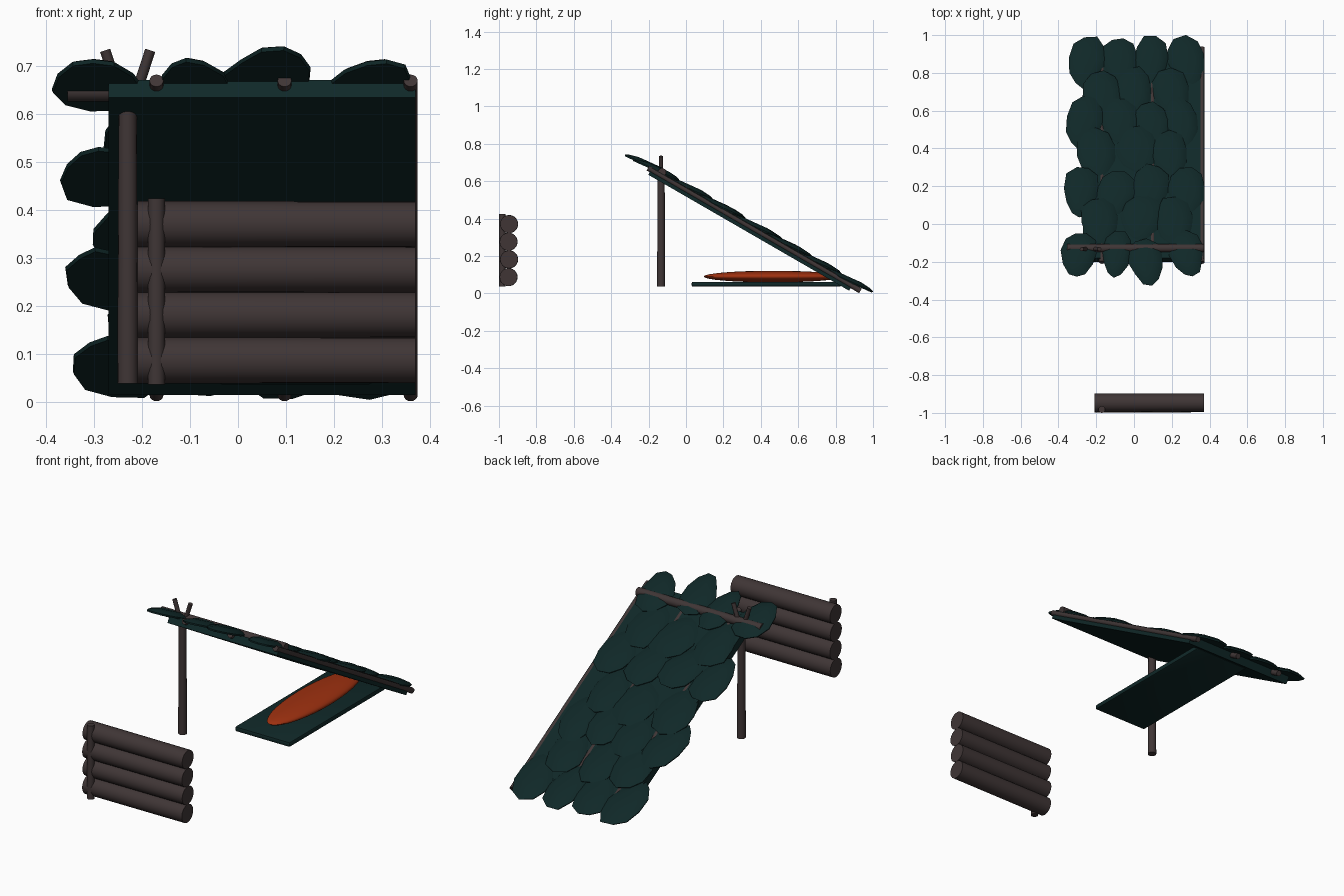
import bpy, bmesh, math, random
from mathutils import Vector, Matrix

if "Cube" in bpy.data.objects:
    bpy.data.objects.remove(bpy.data.objects["Cube"])

random.seed(4)


def material(name, rgb):
    m = bpy.data.materials.new(name)
    m.diffuse_color = (*rgb, 1)
    m.use_nodes = True
    m.node_tree.nodes["Principled BSDF"].inputs["Base Color"].default_value = m.diffuse_color
    return m


TEAL = material("dark_teal", (0.005, 0.021, 0.021))
WOOD = material("grey_brown", (0.05, 0.036, 0.036))
ORANGE = material("orange", (0.34, 0.03, 0.005))


def finish(name, bm, mat, angle=40):
    bmesh.ops.recalc_face_normals(bm, faces=bm.faces)
    me = bpy.data.meshes.new(name)
    bm.to_mesh(me)
    bm.free()
    me.materials.append(mat)
    me.shade_smooth()
    me.set_sharp_from_angle(angle=math.radians(angle))
    ob = bpy.data.objects.new(name, me)
    bpy.context.collection.objects.link(ob)
    return ob


def rod(name, a, b, r, r2=None, sides=16):
    a, b = Vector(a), Vector(b)
    d = b - a
    mat = Matrix.Translation((a + b) / 2) @ d.to_track_quat('Z', 'Y').to_matrix().to_4x4()
    bm = bmesh.new()
    bmesh.ops.create_cone(bm, cap_ends=True, segments=sides, radius1=r,
                          radius2=r if r2 is None else r2, depth=d.length, matrix=mat)
    return finish(name, bm, WOOD)


def box(name, lo, hi, mat, matrix=Matrix(), bevel=0.0):
    lo, hi = Vector(lo), Vector(hi)
    bm = bmesh.new()
    bmesh.ops.create_cube(bm, size=1, matrix=matrix @ Matrix.Translation((lo + hi) / 2)
                          @ Matrix.Diagonal((*(hi - lo), 1)))
    if bevel:
        bmesh.ops.bevel(bm, geom=bm.edges[:], offset=bevel, segments=2, affect='EDGES', profile=0.5)
    return finish(name, bm, mat)


# roof frame: local x across, local y down the slope, local z out of the roof
ROOF = Matrix.Translation((0, -0.2, 0.668)) @ Matrix.Rotation(math.radians(-30), 4, 'X')
C = math.cos(math.radians(30))

# roof slab and the poles running down it
box("roof_slab", (-0.27, 0.015, -0.03), (0.37, 1.255, 0.012), TEAL, ROOF)
for i, x in enumerate((-0.17, 0.097, 0.36)):
    rod(f"roof_pole_{i}", ROOF @ Vector((x, -0.004, 0)), ROOF @ Vector((x, 1.308, 0)), 0.0145)


# overlapping leaves: egg-shaped low domes, narrow towards the ridge
def leaf(name, x, y, w, h):
    bm = bmesh.new()
    n = 11
    turn = random.uniform(-0.25, 0.25)
    wob = [random.uniform(0.92, 1.06) for _ in range(n)]
    rings = []
    for scale, z in ((0.97, 0.006), (1.0, 0.014), (0.85, 0.024), (0.5, 0.033)):
        ring = []
        for k in range(n):
            t = 2 * math.pi * k / n + 0.2
            px = w * math.cos(t) * (1 + 0.2 * math.sin(t)) * wob[k] * scale
            py = h * math.sin(t) * wob[k] * scale
            qx = px * math.cos(turn) - py * math.sin(turn)
            qy = px * math.sin(turn) + py * math.cos(turn)
            v = Vector((x + qx, (y + 0.2) / C - 0.015 + qy, z + 0.10 * qy))
            ring.append(bm.verts.new(ROOF @ v))
        rings.append(ring)
    for a, b in zip(rings, rings[1:]):
        for k in range(n):
            bm.faces.new((a[k], a[(k + 1) % n], b[(k + 1) % n], b[k]))
    bm.faces.new(rings[0])
    bm.faces.new(rings[-1])
    finish(name, bm, TEAL, 35)


# rows from ridge to ground: y, then x and half width of each leaf
ROWS = [
    (-0.155, ((-0.29, 0.095), (-0.09, 0.078), (0.065, 0.095), (0.28, 0.092))),
    (0.02, ((-0.18, 0.1), (0.04, 0.11), (0.21, 0.1))),
    (0.165, ((-0.28, 0.095), (-0.1, 0.105), (0.08, 0.1), (0.28, 0.1))),
    (0.375, ((-0.2, 0.105), (0.02, 0.11), (0.19, 0.1))),
    (0.53, ((-0.265, 0.095), (-0.07, 0.1), (0.1, 0.095), (0.25, 0.09))),
    (0.69, ((-0.16, 0.105), (0.0, 0.095), (0.2, 0.1))),
    (0.86, ((-0.25, 0.1), (-0.07, 0.095), (0.09, 0.09), (0.28, 0.1))),
]
for r, (y, items) in enumerate(ROWS):
    for i, (x, w) in enumerate(items):
        dy = 0.0 if r in (0, 6) else random.uniform(-0.015, 0.015)
        if r == 0 and i == 2:
            dy = -0.04
        leaf(f"leaf_{r}_{i}", x, y + dy, w, 0.135 if r == 0 else 0.155)

# forked post and ridge beam
rod("post", (-0.23, -0.133, 0.038), (-0.23, -0.133, 0.63), 0.0215, 0.019)
for s, side in ((-1, "left"), (1, "right")):
    rod(f"post_fork_{side}", (-0.23, -0.133, 0.59), (-0.23 + 0.047 * s, -0.133, 0.733), 0.011, sides=10)
rod("ridge_beam", (-0.355, -0.128, 0.648), (0.37, -0.128, 0.648), 0.022)

# log wall with its stake
for i in range(4):
    y = -0.949 if i % 2 == 0 else -0.946
    rod(f"wall_log_{i}", (-0.21, y, 0.087 + 0.0945 * i), (0.37, y, 0.087 + 0.0945 * i), 0.0485, 0.0475, 24)
rod("wall_stake", (-0.17, -0.982, 0.036), (-0.17, -0.982, 0.424), 0.018)

# bed mat and sleeping bag
box("bed_mat", (-0.04, 0.03, 0.036), (0.28, 0.83, 0.062), TEAL, bevel=0.008)
bm = bmesh.new()
bmesh.ops.create_uvsphere(bm, u_segments=32, v_segments=16, radius=1,
                          matrix=Matrix.Translation((0.12, 0.465, 0.09)) @ Matrix.Diagonal((0.1, 0.37, 0.031, 1)))
finish("sleeping_bag", bm, ORANGE, 60)
